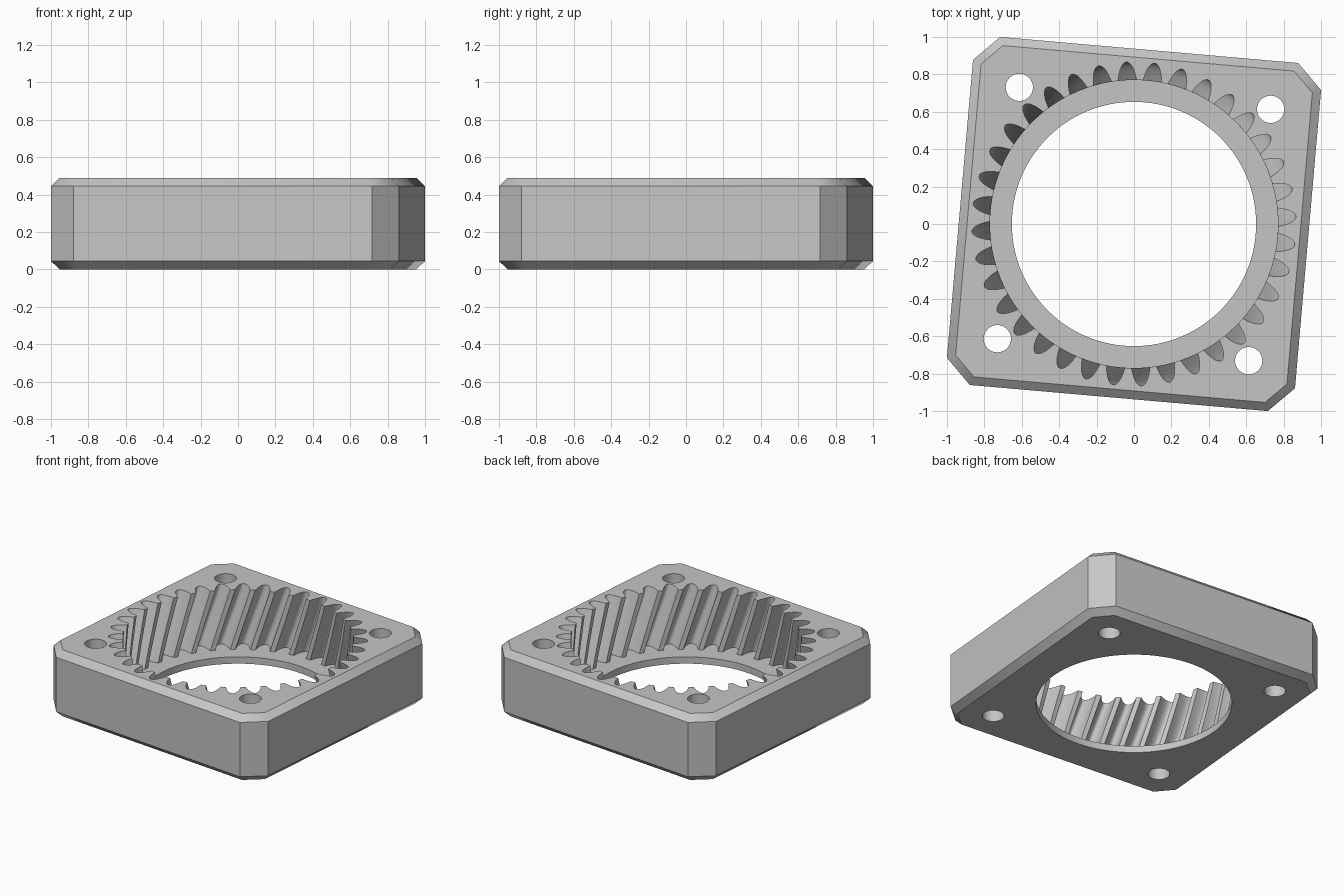
import bpy
import bmesh
from math import cos, sin, pi, radians, sqrt

if "Cube" in bpy.data.objects:
    bpy.data.objects.remove(bpy.data.objects["Cube"])

HEIGHT = 0.49
BEVEL = 0.045
HALF = 0.934         # half width of the square body
CORNER = 0.80        # where the corner cuts begin
TURN = radians(-5)
LIP = 0.05           # thickness of the bottom lip
TEETH = 36
TWIST = radians(-10)  # helix turn over the gear height
PHASE = radians(2.6)  # groove position at the top face

grey = bpy.data.materials.new("plain grey")
grey.use_nodes = True
colour = (0.56, 0.56, 0.56, 1)
grey.diffuse_color = colour
grey.node_tree.nodes["Principled BSDF"].inputs["Base Color"].default_value = colour


def spin(x, y, a):
    return x * cos(a) - y * sin(a), x * sin(a) + y * cos(a)


def loft(name, layers):
    """Solid through a stack of equal-length rings of (x, y), each at a height z."""
    bm = bmesh.new()
    rings = [[bm.verts.new((x, y, z)) for x, y in pts] for pts, z in layers]
    n = len(rings[0])
    for low, high in zip(rings, rings[1:]):
        for i in range(n):
            j = (i + 1) % n
            bm.faces.new((low[i], low[j], high[j], high[i]))
    bm.faces.new(rings[0][::-1])
    bm.faces.new(rings[-1])
    mesh = bpy.data.meshes.new(name)
    bm.to_mesh(mesh)
    bm.free()
    mesh.materials.append(grey)
    obj = bpy.data.objects.new(name, mesh)
    bpy.context.collection.objects.link(obj)
    return obj


def octagon(inset):
    h = HALF - inset
    c = HALF + CORNER - inset * sqrt(2) - h
    return [spin(x, y, TURN + k * pi / 2)
            for k in range(4) for x, y in ((h, -c), (h, c))]


def circle(r, n, cx=0, cy=0):
    return [(cx + r * cos(2 * pi * i / n), cy + r * sin(2 * pi * i / n)) for i in range(n)]


def gear_ring(turn):
    # half of one groove: (radius, half width), from the mouth to the rounded root
    half = [(0.77, 0.050), (0.80, 0.044), (0.825, 0.037),
            (0.845, 0.028), (0.858, 0.018), (0.866, 0.007)]
    groove = [(r, -w) for r, w in half] + [(r, w) for r, w in reversed(half)]
    pts = []
    for k in range(TEETH):
        a = turn + 2 * pi * k / TEETH
        pts += [(r * cos(a + w / r), r * sin(a + w / r)) for r, w in groove]
    return pts


# Square body with bevelled rims and cut corners
body = loft("ring_gear_housing", [
    (octagon(BEVEL), 0), (octagon(0), BEVEL),
    (octagon(0), HEIGHT - BEVEL), (octagon(BEVEL), HEIGHT)])

# Helical gear cavity, central opening and four bolt holes
STEPS = 10
layers = []
for s in range(STEPS + 2):
    t = s / STEPS
    layers.append((gear_ring(PHASE + TWIST * (t - 1)), LIP + t * (HEIGHT - LIP) + 0.002 * (s == STEPS)))
cutters = [loft("gear_cutter", layers)]


def hole(name, r, n, cx=0, cy=0):
    ring = circle(r, n, cx, cy)
    cutters.append(loft(name, [(ring, -0.1), (ring, HEIGHT + 0.1)]))


hole("opening_cutter", 0.653, 128)
for k in range(4):
    hole("bolt_hole_cutter", 0.073, 32, *spin(0.954, 0, TURN + pi / 4 + k * pi / 2))

bpy.ops.object.select_all(action='DESELECT')
body.select_set(True)
bpy.context.view_layer.objects.active = body
for cutter in cutters:
    cutter.hide_render = True
    mod = body.modifiers.new("cut", 'BOOLEAN')
    mod.operation = 'DIFFERENCE'
    mod.solver = 'EXACT'
    mod.object = cutter
    bpy.ops.object.modifier_apply(modifier=mod.name)
    bpy.data.objects.remove(cutter)

# Smooth curved walls, crisp edges
bpy.ops.object.shade_smooth_by_angle(angle=radians(42))
